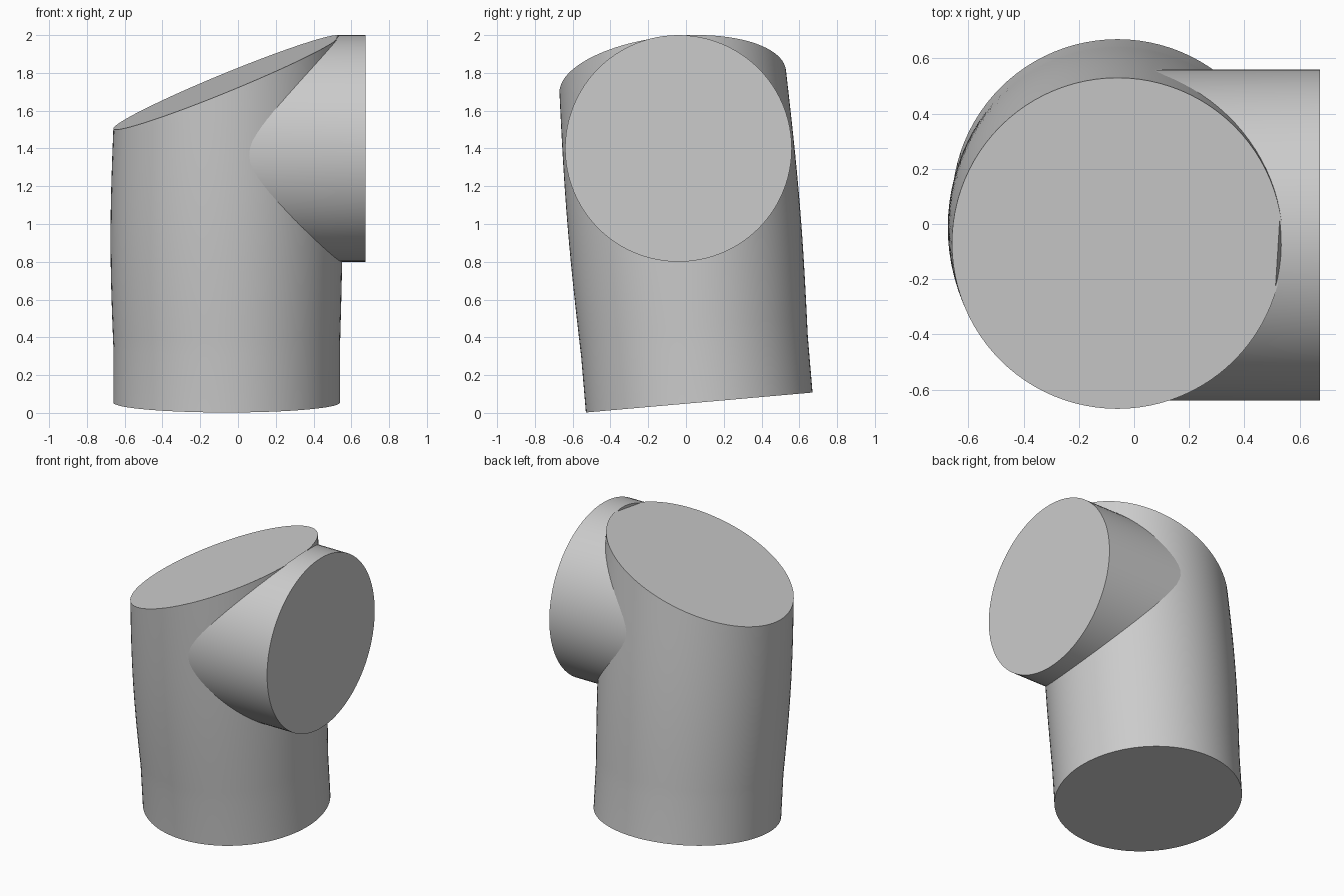
import bpy, bmesh, math

if "Cube" in bpy.data.objects:
    bpy.data.objects.remove(bpy.data.objects["Cube"])

N = 96                       # sides of both tubes
CX = -0.06                   # body axis in x
TILT = 0.088                 # lean of the rings in y
BRANCH_Y, BRANCH_Z, BRANCH_R, BRANCH_END = -0.04, 1.40, 0.60, 0.675

grey = bpy.data.materials.new("plain_grey")
grey.diffuse_color = (0.6, 0.6, 0.6, 1)
grey.use_nodes = True
grey.node_tree.nodes["Principled BSDF"].inputs["Base Color"].default_value = grey.diffuse_color


def section(u):
    """Body section above the straight foot: centre y, centre z, radius, slope in x."""
    return 0.045 - 0.115 * u, 0.35 + 1.4 * u, 0.6 + 0.015 * math.sin(math.pi * u), 0.408 * u


def body_ring(cy, cz, r, slope):
    pts = []
    for i in range(N):
        a = 2 * math.pi * i / N
        dx, dy = r * math.cos(a), r * math.sin(a)
        pts.append((CX + dx, cy + dy, cz + slope * dx + TILT * dy))
    return pts


def body_x(y, z):
    """Right-hand surface of the body at a given y and z."""
    dx, u = 0.3, 0.5
    for _ in range(40):
        cy, cz, r, slope = section(u)
        dx = math.sqrt(max(r * r - (y - cy) ** 2, 0))
        u = min(max((z - 0.35 - TILT * (y - cy)) / (1.4 + 0.408 * dx), 0), 1)
    return CX + dx


def tube(name, rings):
    """Skin a list of rings and close both ends."""
    bm = bmesh.new()
    loops = [[bm.verts.new(p) for p in ring] for ring in rings]
    for a, b in zip(loops, loops[1:]):
        for i in range(N):
            j = (i + 1) % N
            bm.faces.new((a[i], a[j], b[j], b[i]))
    bm.faces.new(loops[0][::-1])
    bm.faces.new(loops[-1])
    bmesh.ops.recalc_face_normals(bm, faces=bm.faces)
    mesh = bpy.data.meshes.new(name)
    bm.to_mesh(mesh)
    bm.free()
    mesh.materials.append(grey)
    obj = bpy.data.objects.new(name, mesh)
    bpy.context.collection.objects.link(obj)
    bpy.context.view_layer.objects.active = obj
    obj.select_set(True)
    bpy.ops.object.shade_smooth_by_angle(angle=math.radians(35))
    obj.select_set(False)


# Main body: straight foot, then a bulging tube turning to the slanted top
tube("main_tube", [body_ring(0.07, 0.055, 0.6, 0)]
     + [body_ring(*section(k / 16)) for k in range(17)])

# Side branch: starts just inside the body wall, ends in a flat disc
start, end = [], []
for i in range(N):
    a = 2 * math.pi * i / N
    y, z = BRANCH_Y + BRANCH_R * math.cos(a), BRANCH_Z + BRANCH_R * math.sin(a)
    start.append((body_x(y, z) - 0.006, y, z))
    end.append((BRANCH_END, y, z))
tube("side_branch", [start, end])
